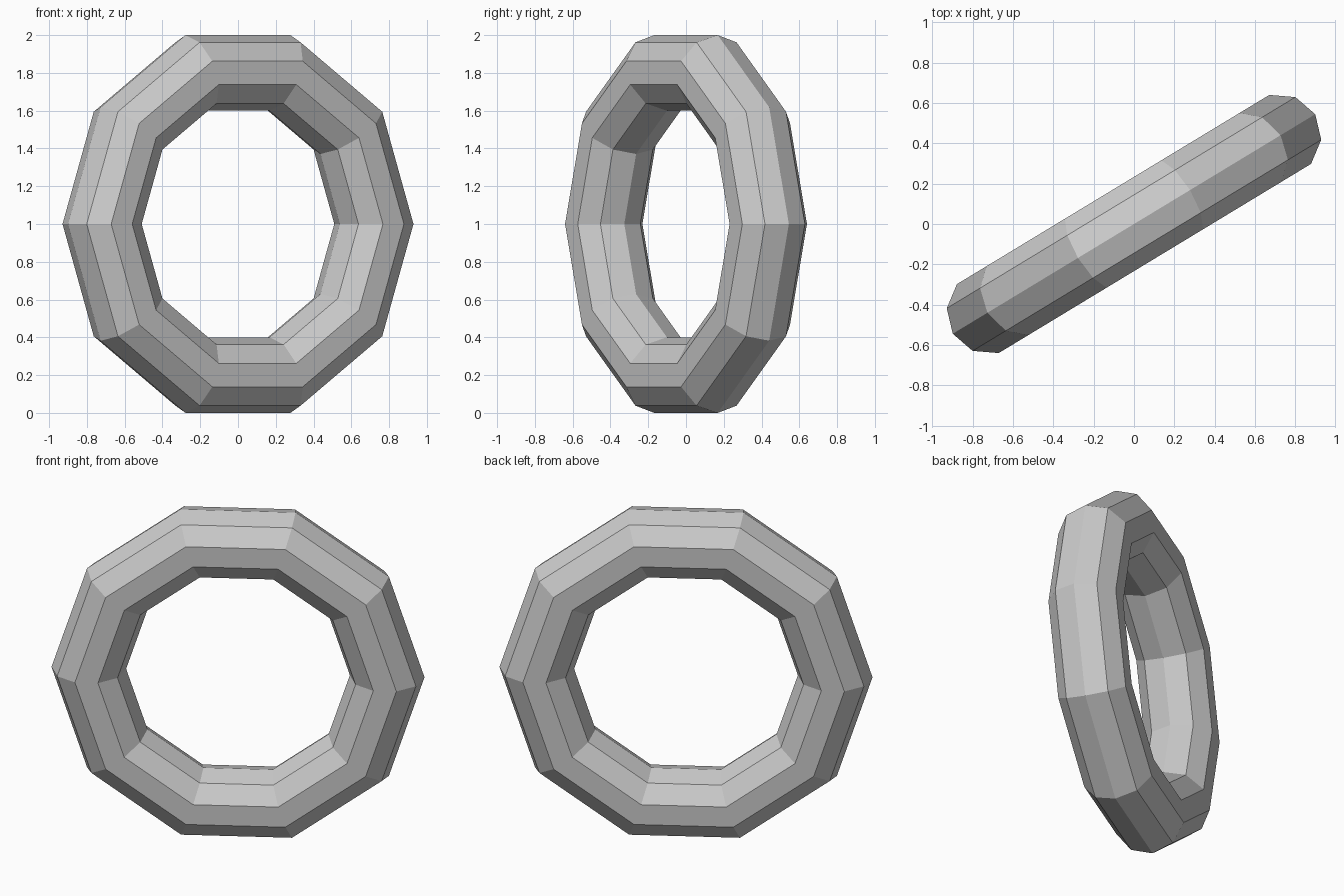
import bpy
from math import radians

if "Cube" in bpy.data.objects:
    bpy.data.objects.remove(bpy.data.objects["Cube"])

# Low-poly ring: ten-sided loop with a ten-sided tube, standing upright and turned about z
bpy.ops.mesh.primitive_torus_add(
    major_segments=10, minor_segments=10,
    major_radius=0.841, minor_radius=0.2103,
    location=(0, 0, 1), rotation=(radians(90), 0, radians(31.2)))
ring = bpy.context.object
ring.name = "ring"
bpy.ops.object.shade_flat()
